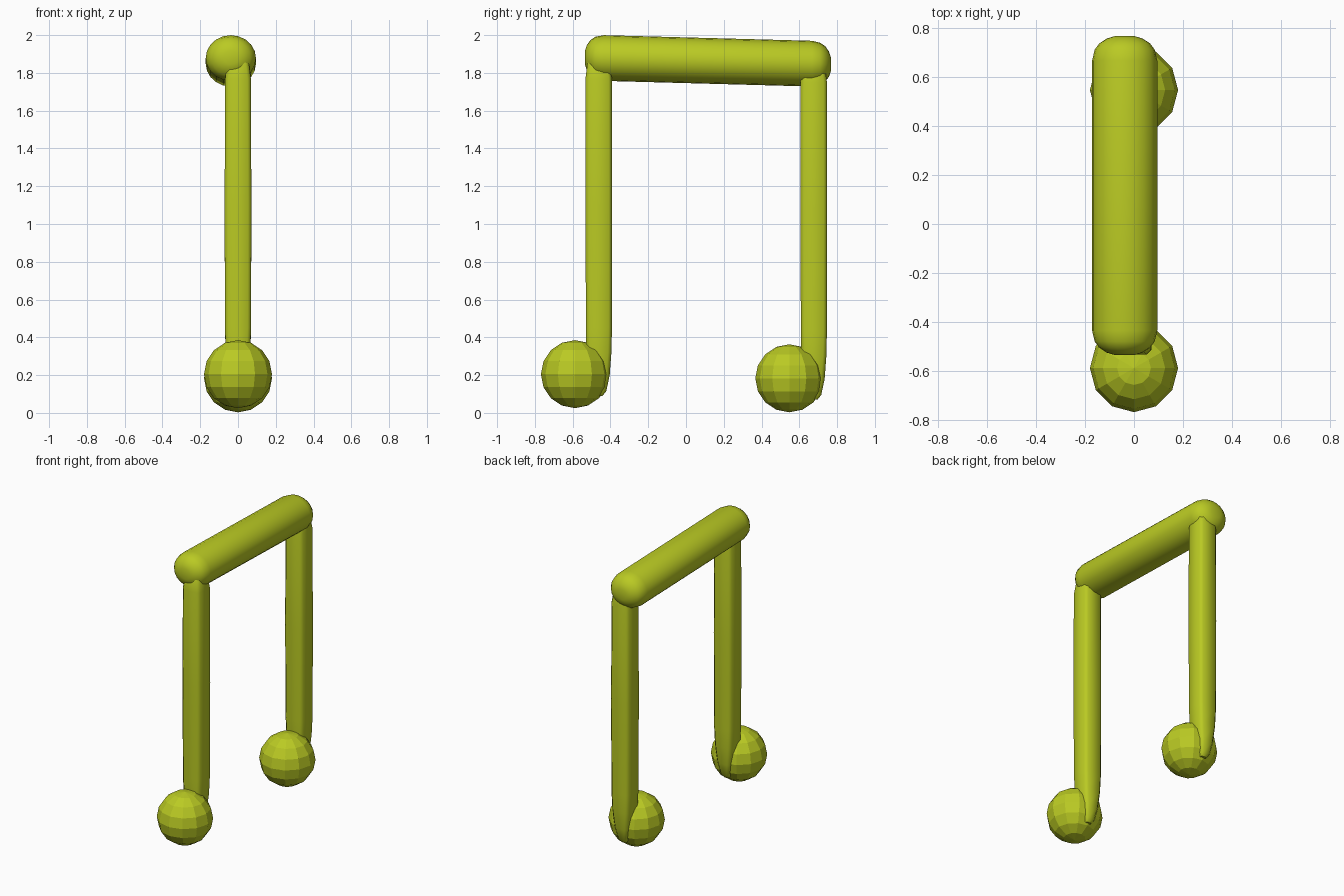
import bpy, bmesh, math
from mathutils import Matrix, Vector

cube = bpy.data.objects.get("Cube")
if cube:
    bpy.data.objects.remove(cube, do_unlink=True)

# Single colour
lime = bpy.data.materials.new("lime_green")
lime.use_nodes = True
lime.diffuse_color = (0.49, 0.59, 0.017, 1)
bsdf = next(n for n in lime.node_tree.nodes if n.type == 'BSDF_PRINCIPLED')
bsdf.inputs["Base Color"].default_value = lime.diffuse_color
bsdf.inputs["Roughness"].default_value = 0.6


def finish(name, bm, angle):
    bmesh.ops.recalc_face_normals(bm, faces=bm.faces)
    mesh = bpy.data.meshes.new(name)
    bm.to_mesh(mesh)
    bm.free()
    mesh.materials.append(lime)
    obj = bpy.data.objects.new(name, mesh)
    bpy.context.collection.objects.link(obj)
    if angle:
        bpy.ops.object.select_all(action='DESELECT')
        obj.select_set(True)
        bpy.context.view_layer.objects.active = obj
        bpy.ops.object.shade_smooth_by_angle(angle=math.radians(angle))
    return obj


def loft(name, rings, angle):
    bm = bmesh.new()
    loops = [[bm.verts.new(p) for p in ring] for ring in rings]
    for a, b in zip(loops, loops[1:]):
        for i in range(len(a)):
            j = (i + 1) % len(a)
            bm.faces.new((a[i], a[j], b[j], b[i]))
    bm.faces.new(loops[0])
    bm.faces.new(loops[-1])
    return finish(name, bm, angle)


def chamfered_ring(hx, y0, y1, z):
    c = min(0.018, hx * 0.4)
    return [Vector(p) for p in (
        (-hx + c, y0, z), (hx - c, y0, z), (hx, y0 + c, z), (hx, y1 - c, z),
        (hx - c, y1, z), (-hx + c, y1, z), (-hx, y1 - c, z), (-hx, y0 + c, z))]


# Upright stems: half width, front offset, back offset, height
STEM = [(0.02, -0.03, 0.02, 0.09), (0.035, -0.05, 0.04, 0.115),
        (0.052, -0.06, 0.058, 0.2), (0.064, -0.065, 0.067, 0.32),
        (0.069, -0.068, 0.07, 0.45), (0.071, -0.07, 0.071, 1.1),
        (0.068, -0.07, 0.07, 1.77), (0.058, -0.06, 0.06, 1.85),
        (0.03, -0.03, 0.03, 1.92)]
for name, y, drop in (("front_stem", -0.462, 0), ("back_stem", 0.676, 0.02)):
    loft(name, [chamfered_ring(hx, y + a, y + b, z - drop)
                for hx, a, b, z in STEM], 50)

# Round feet at the bottom of the stems
for name, y, z in (("front_ball", -0.588, 0.205), ("back_ball", 0.547, 0.183)):
    bm = bmesh.new()
    bmesh.ops.create_uvsphere(bm, u_segments=12, v_segments=8, radius=0.18,
                              matrix=Matrix.Translation((0, y, z)))
    finish(name, bm, 0)

# Sloping crossbar with rounded ends: inset from the tip, radius factor
END = [(0, 0.3), (0.01, 0.55), (0.03, 0.78), (0.055, 0.92), (0.1, 1)]
FRONT, BACK = -0.535, 0.767
stations = [(FRONT + d, r) for d, r in END] + [(BACK - d, r) for d, r in reversed(END)]
rings = []
for y, r in stations:
    z = 1.879 - 0.027 * (y + 0.45)
    rings.append([Vector((-0.038 + 0.133 * r * math.cos(a), y, z + 0.121 * r * math.sin(a)))
                  for a in (math.tau * i / 20 for i in range(20))])
loft("crossbar", rings, 50)
